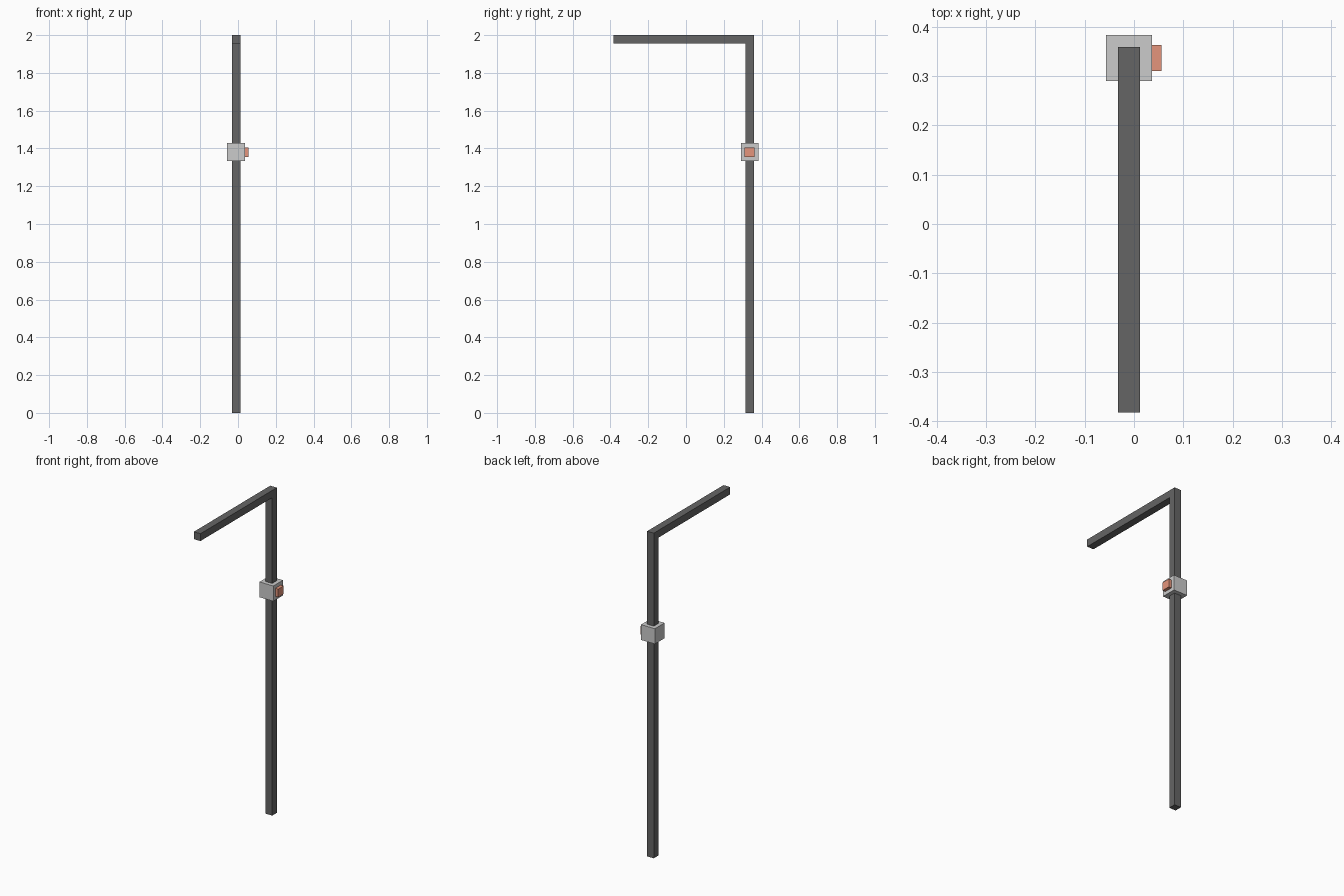
import bpy, bmesh

if "Cube" in bpy.data.objects:
    bpy.data.objects.remove(bpy.data.objects["Cube"])

POST_X, POST_Y, COLLAR_Z = -0.01, 0.337, 1.381
T = 0.045  # bar thickness


def material(name, rgb):
    m = bpy.data.materials.new(name)
    m.diffuse_color = (*rgb, 1)
    m.use_nodes = True
    m.node_tree.nodes["Principled BSDF"].inputs["Base Color"].default_value = m.diffuse_color
    return m


def finish(name, bm, mat=None):
    bmesh.ops.recalc_face_normals(bm, faces=bm.faces)
    me = bpy.data.meshes.new(name)
    bm.to_mesh(me)
    bm.free()
    ob = bpy.data.objects.new(name, me)
    bpy.context.collection.objects.link(ob)
    if mat:
        me.materials.append(mat)
    return ob


def box(name, center, size, mat=None):
    bm = bmesh.new()
    bmesh.ops.create_cube(bm, size=1)
    bmesh.ops.scale(bm, vec=size, verts=bm.verts)
    bmesh.ops.translate(bm, vec=center, verts=bm.verts)
    return finish(name, bm, mat)


# Upright post with forward arm: one L profile in the y-z plane, extruded along x
back, front = POST_Y + T / 2, POST_Y - T / 2
profile = [(back, 0), (back, 2), (-0.383, 2), (-0.383, 2 - T), (front, 2 - T), (front, 0)]
bm = bmesh.new()
face = bm.faces.new([bm.verts.new((POST_X - T / 2, y, z)) for y, z in profile])
ext = bmesh.ops.extrude_face_region(bm, geom=[face])
bmesh.ops.translate(bm, vec=(T, 0, 0),
                    verts=[v for v in ext["geom"] if isinstance(v, bmesh.types.BMVert)])
finish("post_and_arm", bm, material("dark_grey", (0.13, 0.13, 0.13)))

# Control housing around the post
box("control_housing", (POST_X, POST_Y, COLLAR_Z), (0.094, 0.094, 0.094))

# Button on the right side of the housing
box("button", (0.046, POST_Y, COLLAR_Z), (0.02, 0.053, 0.05),
    material("coral", (0.78, 0.3, 0.2)))
